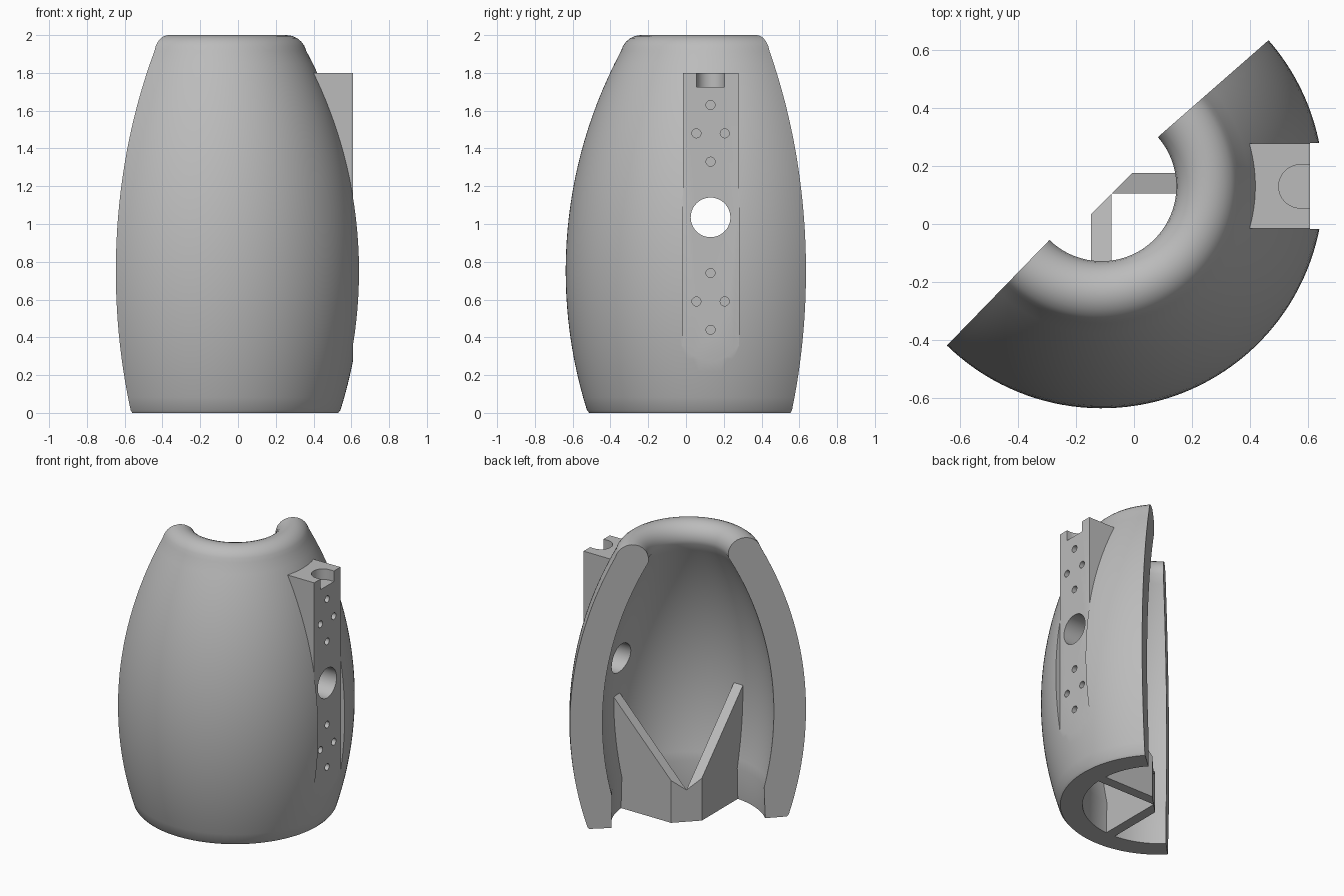
import bpy, bmesh, math
from mathutils import Vector

if "Cube" in bpy.data.objects:
    bpy.data.objects.remove(bpy.data.objects["Cube"])

CX, CY = -0.112, 0.13            # axis of the revolved shell
FLAT_X = 0.608                   # mounting flat
START, END = math.radians(225.8), math.radians(401.2)

grey = bpy.data.materials.new("plain grey")
grey.diffuse_color = (0.5, 0.5, 0.5, 1)
grey.use_nodes = True
grey.node_tree.nodes["Principled BSDF"].inputs["Base Color"].default_value = grey.diffuse_color


def make(name, bm):
    bmesh.ops.recalc_face_normals(bm, faces=bm.faces)
    me = bpy.data.meshes.new(name)
    bm.to_mesh(me)
    bm.free()
    me.materials.append(grey)
    ob = bpy.data.objects.new(name, me)
    bpy.context.collection.objects.link(ob)
    return ob


def prism(name, pts, offset):
    """Extrude a closed planar outline along an offset vector."""
    bm = bmesh.new()
    face = bm.faces.new([bm.verts.new(p) for p in pts])
    ext = bmesh.ops.extrude_face_region(bm, geom=[face])["geom"]
    bmesh.ops.translate(bm, vec=Vector(offset),
                        verts=[v for v in ext if isinstance(v, bmesh.types.BMVert)])
    return make(name, bm)


def box(name, x0, x1, y0, y1, z0, z1):
    return prism(name, [(x0, y0, z0), (x1, y0, z0), (x1, y1, z0), (x0, y1, z0)],
                 (0, 0, z1 - z0))


def rod(name, x0, x1, y, z, r, n):
    """Cylinder along x."""
    ring = [(x0, y + r * math.cos(2 * math.pi * i / n),
             z + r * math.sin(2 * math.pi * i / n)) for i in range(n)]
    return prism(name, ring, (x1 - x0, 0, 0))


def combine(target, tool, operation):
    mod = target.modifiers.new("bool", 'BOOLEAN')
    mod.operation, mod.object, mod.solver = operation, tool, 'EXACT'
    bpy.context.view_layer.objects.active = target
    bpy.ops.object.modifier_apply(modifier=mod.name)
    bpy.data.objects.remove(tool, do_unlink=True)


# Barrel wall section: bulging outer arc, round lip, parallel inner arc, straight foot
def arc_r(z, radius):
    return 0.767 - 2.46 + math.sqrt(radius ** 2 - (z - 0.75) ** 2)


N = 28
section = [(arc_r(0.015, 2.46) - 0.012, 0)]
section += [(arc_r(z, 2.46), z) for z in [0.015 + (1.915 - 0.015) * i / N for i in range(N + 1)]]
lip_out, lip_in = arc_r(1.915, 2.46), arc_r(1.865, 2.25)
lip_mid = Vector(((lip_out + lip_in) / 2, 1.89))
lip_vec = Vector((lip_out, 1.915)) - lip_mid
for i in range(1, 12):
    a = math.pi * i / 12
    c, s = math.cos(a), math.sin(a)
    section.append((lip_mid.x + lip_vec.x * c - lip_vec.y * s,
                    lip_mid.y + lip_vec.y * c + lip_vec.x * s))
section += [(arc_r(1.865 - (1.865 - 0.22) * i / N, 2.25), 1.865 - (1.865 - 0.22) * i / N)
            for i in range(N + 1)]
section.append((0.50, 0))
top = max(z for r, z in section)
section = [(r, z * 2 / top if z > 1.8 else z) for r, z in section]

bm = bmesh.new()
SEG = 72
rings = []
for i in range(SEG + 1):
    a = START + (END - START) * i / SEG
    rings.append([bm.verts.new((CX + r * math.cos(a), CY + r * math.sin(a), z))
                  for r, z in section])
for p, q in zip(rings, rings[1:]):
    for j in range(len(section)):
        k = (j + 1) % len(section)
        bm.faces.new((p[j], p[k], q[k], q[j]))
bm.faces.new(rings[0])
bm.faces.new(rings[-1])
shell = make("shell", bm)

# Mounting block, faired into the upper wall and trimmed flat
Y0, Y1 = CY - 0.145, CY + 0.148
block = prism("block", [(0.66, Y0, 1.0), (0.66, Y0, 1.8), (0.36, Y0, 1.8), (0.50, Y0, 1.0)],
              (0, Y1 - Y0, 0))
combine(shell, block, 'UNION')
combine(shell, box("flat_cutter", FLAT_X, 0.9, Y0 - 0.002, Y1 + 0.002, 0.1, 1.9), 'DIFFERENCE')

# Rounded notch in the block top
notch = [(0.7, CY + 0.075, 1.725)]
notch += [(0.575 - 0.075 * math.sin(math.pi * i / 16), CY + 0.075 * math.cos(math.pi * i / 16), 1.725)
          for i in range(17)]
notch.append((0.7, CY - 0.075, 1.725))
combine(shell, prism("notch_cutter", notch, (0, 0, 0.2)), 'DIFFERENCE')

# Large through hole and two diamond groups of blind screw holes
combine(shell, rod("port_cutter", 0.2, 0.9, CY, 1.035, 0.105, 48), 'DIFFERENCE')
for zc in (1.48, 0.59):
    for dy, dz in ((0, 0.15), (0, -0.15), (0.075, 0), (-0.075, 0)):
        combine(shell, rod("screw_cutter", 0.52, 0.8, CY + dy, zc + dz, 0.024, 20), 'DIFFERENCE')

# Two sloped ribs meeting at the open side, mitred along the cut plane
IX, IY, T, L = -0.077, 0.105, 0.071, 0.545


def rib(name, outline, height):
    bm = bmesh.new()
    low = [bm.verts.new((x, y, 0)) for x, y in outline]
    high = [bm.verts.new((x, y, height(x, y))) for x, y in outline]
    bm.faces.new(low)
    bm.faces.new(high)
    for i in range(len(low)):
        k = (i + 1) % len(low)
        bm.faces.new((low[i], low[k], high[k], high[i]))
    return make(name, bm)


ribs = [
    rib("side_rib", [(IX, IY), (IX + L, IY), (IX + L, IY + T), (IX + T, IY + T)],
        lambda x, y: 0.225 + (x - IX) * 1.05),
    rib("front_rib", [(IX, IY), (IX, IY - L), (IX - T, IY - L), (IX - T, IY - T)],
        lambda x, y: 0.225 + (IY - y) * 1.05),
]

# Smooth curved walls, crisp edges
bpy.ops.object.select_all(action='DESELECT')
for ob in [shell] + ribs:
    ob.select_set(True)
bpy.context.view_layer.objects.active = shell
bpy.ops.object.shade_smooth_by_angle(angle=math.radians(30))
